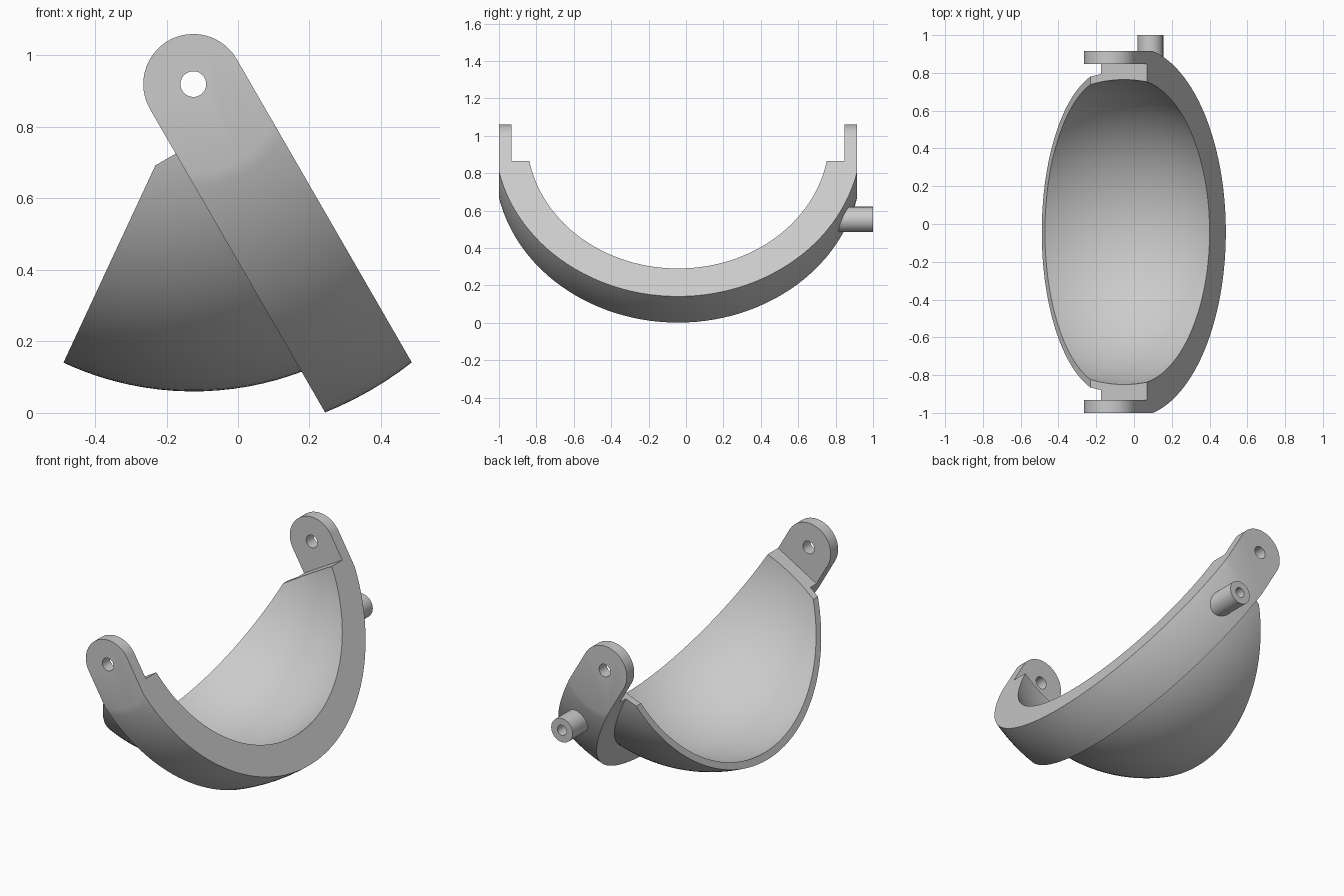
import bpy, bmesh
from math import sin, cos, pi, radians
from mathutils import Matrix

if "Cube" in bpy.data.objects:
    bpy.data.objects.remove(bpy.data.objects["Cube"])

# Built around the hinge axis (along y), arm pointing down -z, then tilted into place
PLACE = Matrix.Translation((-0.125, -0.0425, 0.92)) @ Matrix.Rotation(radians(-30), 4, 'Y')
HALF_W, OUTER, BOWL, INNER = 0.14, 0.99, 0.86, 0.82
EAR_IN, EAR_OUT, NOTCH, PIN_DROP = 0.89, 0.9575, -0.144, -0.424

grey = bpy.data.materials.new("light_grey")
grey.diffuse_color = (0.6, 0.6, 0.6, 1)
grey.use_nodes = True
grey.node_tree.nodes["Principled BSDF"].inputs["Base Color"].default_value = grey.diffuse_color


def finish(name, bm):
    bmesh.ops.recalc_face_normals(bm, faces=bm.faces)
    mesh = bpy.data.meshes.new(name)
    bm.to_mesh(mesh)
    bm.free()
    mesh.materials.append(grey)
    ob = bpy.data.objects.new(name, mesh)
    bpy.context.collection.objects.link(ob)
    return ob


def sphere(name, r):
    bm = bmesh.new()
    bmesh.ops.create_uvsphere(bm, u_segments=128, v_segments=64, radius=r,
                              matrix=Matrix.Rotation(pi / 2, 4, 'X'))
    return finish(name, bm)


def prism(name, outline, y0, y1):
    """Extrude an x-z outline along y."""
    bm = bmesh.new()
    face = bm.faces.new([bm.verts.new((x, y0, z)) for x, z in outline])
    new = bmesh.ops.extrude_face_region(bm, geom=[face])["geom"]
    bmesh.ops.translate(bm, vec=(0, y1 - y0, 0),
                        verts=[v for v in new if isinstance(v, bmesh.types.BMVert)])
    return finish(name, bm)


def circle(r, n, z=0.0):
    return [(r * cos(2 * pi * i / n), z + r * sin(2 * pi * i / n)) for i in range(n)]


def boolean(ob, tool, op):
    """Apply a boolean and discard the tool."""
    bpy.context.view_layer.objects.active = ob
    mod = ob.modifiers.new(op, 'BOOLEAN')
    mod.operation, mod.solver, mod.object = op, 'EXACT', tool
    bpy.ops.object.modifier_apply(modifier=mod.name)
    bpy.data.objects.remove(tool)


def place(ob):
    ob.data.transform(PLACE)
    bpy.ops.object.select_all(action='DESELECT')
    ob.select_set(True)
    bpy.context.view_layer.objects.active = ob
    bpy.ops.object.shade_smooth_by_angle(angle=radians(30))


# Swing arm: round-topped strap trimmed to the outer sphere
strap = [(HALF_W * cos(pi * i / 32), HALF_W * sin(pi * i / 32)) for i in range(33)]
strap += [(-HALF_W, -1.2), (HALF_W, -1.2)]
body = prism("bowl_with_swing_arm", strap, -EAR_OUT, EAR_OUT)
boolean(body, sphere("outer_sphere", OUTER), 'INTERSECT')

# Bowl wedge beside the arm
a = radians(55)
bowl = sphere("bowl", BOWL)
wedge = [(-0.1, -0.1 * cos(a) / sin(a)), (-1.2 * sin(a), -1.2 * cos(a)),
         (-1.2 * sin(a), -1.2), (-0.1, -1.2)]
boolean(bowl, prism("wedge", wedge, -1.1, 1.1), 'INTERSECT')
boolean(body, bowl, 'UNION')

# Hollow inside, space between the ears, hinge holes
boolean(body, sphere("hollow", INNER), 'DIFFERENCE')
gap = [(-0.5, NOTCH), (0.5, NOTCH), (0.5, 0.5), (-0.5, 0.5)]
boolean(body, prism("ear_gap", gap, -EAR_IN, EAR_IN), 'DIFFERENCE')
boolean(body, prism("hinge_hole", circle(0.036, 32), -1.2, 1.2), 'DIFFERENCE')
place(body)

# Hollow-ended side pin on the back of the arm
pin = prism("side_pin", circle(0.068, 48, PIN_DROP), 0.77, 1.0425)
boolean(pin, prism("pin_bore", circle(0.029, 32, PIN_DROP), 0.87, 1.2), 'DIFFERENCE')
place(pin)
